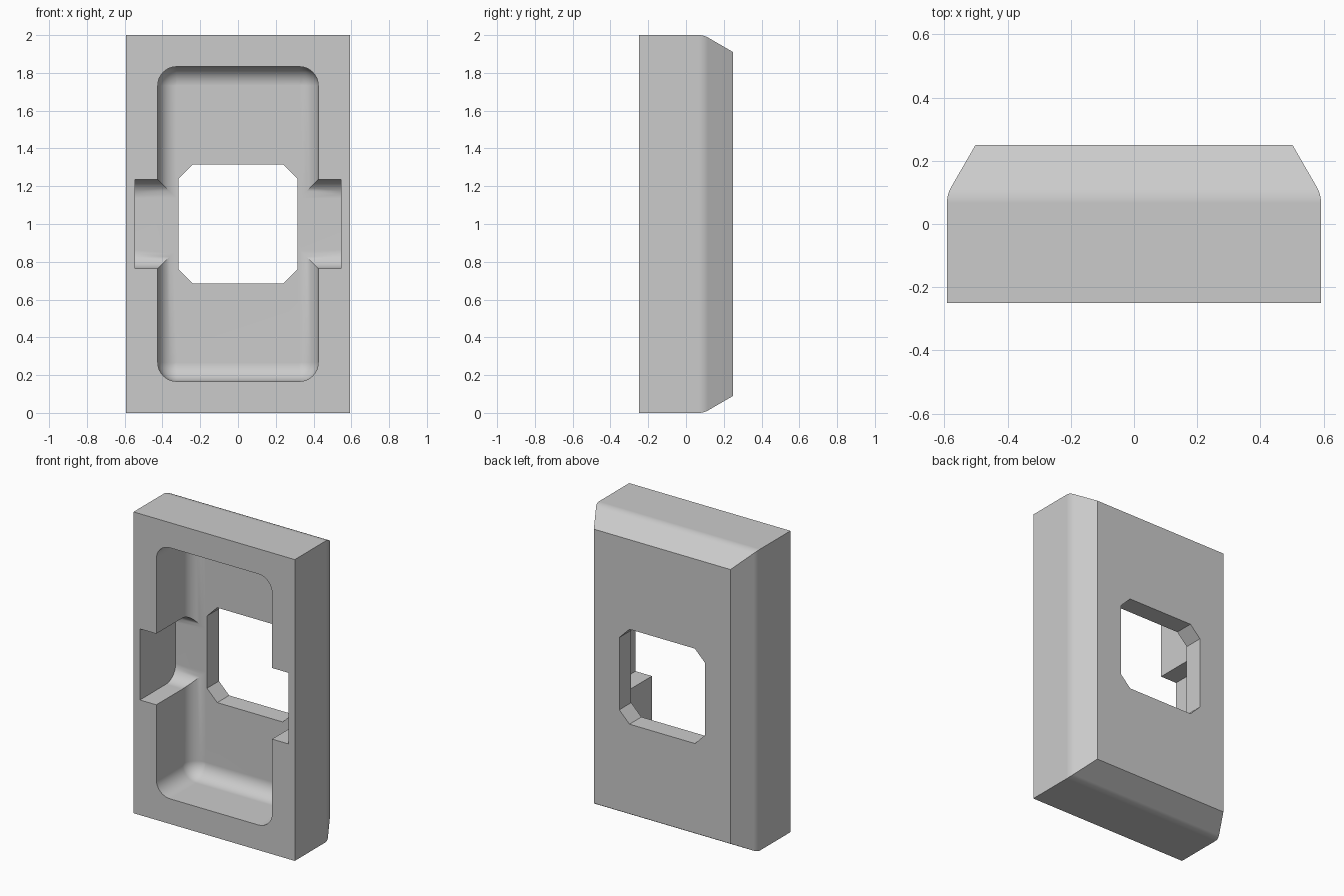
import bpy, bmesh, math

old = bpy.data.objects.get("Cube")
if old:
    bpy.data.objects.remove(old, do_unlink=True)

FLOOR = 0.125    # depth of the pocket floor
R = 0.1          # fillet radius
STEPS = 8

grey = bpy.data.materials.new("plain_grey")
grey.use_nodes = True
colour = (0.6, 0.6, 0.6, 1)
grey.diffuse_color = colour
grey.node_tree.nodes["Principled BSDF"].inputs["Base Color"].default_value = colour


def loft(name, rings):
    """Skin closed rings of equal length and cap both ends."""
    bm = bmesh.new()
    loops = [[bm.verts.new(p) for p in ring] for ring in rings]
    n = len(loops[0])
    for a, b in zip(loops, loops[1:]):
        for i in range(n):
            j = (i + 1) % n
            bm.faces.new((a[i], a[j], b[j], b[i]))
    bm.faces.new(loops[0])
    bm.faces.new(loops[-1])
    bmesh.ops.remove_doubles(bm, verts=bm.verts, dist=1e-5)
    bmesh.ops.recalc_face_normals(bm, faces=bm.faces)
    mesh = bpy.data.meshes.new(name)
    bm.to_mesh(mesh)
    bm.free()
    mesh.materials.append(grey)
    obj = bpy.data.objects.new(name, mesh)
    bpy.context.collection.objects.link(obj)
    return obj


def ring(hx, hz, y, corner=0.0, steps=0):
    """Rectangle around the middle, with optionally rounded or chamfered corners."""
    pts = []
    for q, (sx, sz) in enumerate(((1, 1), (-1, 1), (-1, -1), (1, -1))):
        for k in range(steps + 1):
            t = math.pi / 2 * (q + (k / steps if steps else 0))
            dx, dz = (math.cos(t), math.sin(t)) if steps else (sx, sz)
            pts.append((sx * (hx - corner) + corner * dx, y,
                        1 + sz * (hz - corner) + corner * dz))
    return pts


# Block: straight sides rolling into a sloped back edge
slope = math.radians(30)
profile = [(0, -0.25)]
for k in range(6):
    t = slope * k / 5
    profile.append((R * (1 - math.cos(t)), 0.067 + R * math.sin(t)))
inset, y = profile[-1]
profile.append((inset + (0.25 - y) * math.tan(slope), 0.25))
block = loft("recessed_block", [ring(0.592 - i, 1 - i, y) for i, y in profile])

# Fillet from wall to floor, shared by the pocket and the side notches
fillet = [(0, -0.4)]
for k in range(STEPS + 1):
    t = math.pi / 2 * k / STEPS
    fillet.append((R * (1 - math.cos(t)), FLOOR - R + R * math.sin(t)))

# Cutters: rounded pocket, cross notch, chamfered through hole
pocket = loft("pocket_cutter", [ring(0.425 - i, 0.833 - i, y, R - i, STEPS)
                                for i, y in fillet])
section = [(y, 1 + 0.236 - i) for i, y in fillet]
section += [(y, 2 - z) for y, z in reversed(section)]
notch = loft("notch_cutter", [[(x, y, z) for y, z in section] for x in (-0.545, 0.545)])
hole = loft("hole_cutter", [ring(0.315, 0.315, y, 0.075, 1) for y in (-0.1, 0.4)])

bpy.context.view_layer.objects.active = block
block.select_set(True)
for cutter in (pocket, notch, hole):
    cutter.hide_render = True
    mod = block.modifiers.new(cutter.name, "BOOLEAN")
    mod.operation = "DIFFERENCE"
    mod.solver = "EXACT"
    mod.object = cutter
    bpy.ops.object.modifier_apply(modifier=mod.name)
    bpy.data.objects.remove(cutter, do_unlink=True)

# Smooth fillets, crisp edges, flat large faces
bpy.ops.object.shade_smooth_by_angle(angle=math.radians(25))
weighted = block.modifiers.new("flat_faces", "WEIGHTED_NORMAL")
weighted.keep_sharp = True
